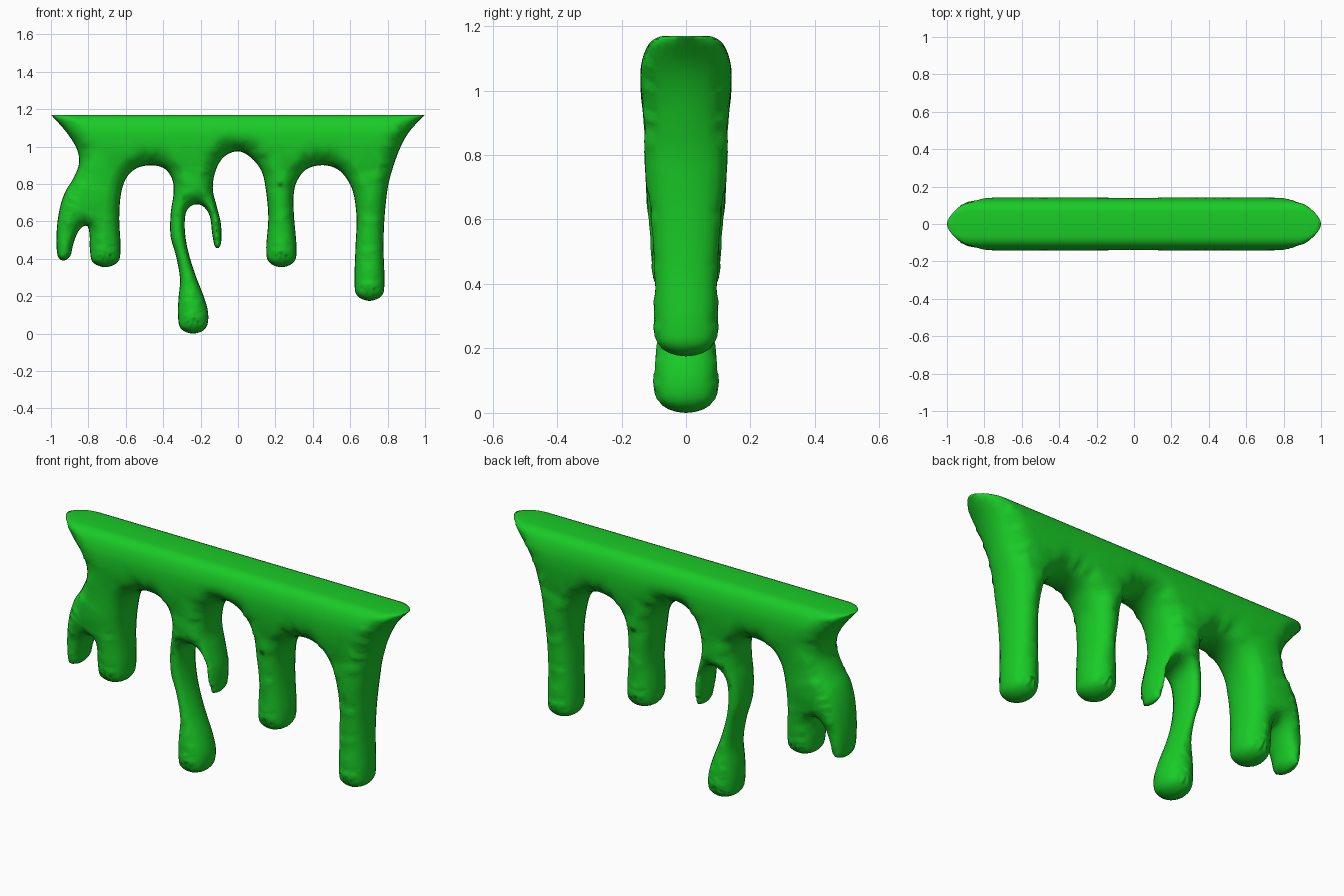
import bpy, bmesh, math
from mathutils import Vector
from mathutils.kdtree import KDTree
from mathutils.geometry import delaunay_2d_cdt

if "Cube" in bpy.data.objects:
    bpy.data.objects.remove(bpy.data.objects["Cube"])

TOP = 1.17
STEP = 0.015


def tip(cx, w, z):
    """Rounded lower end of a drip."""
    return [(cx - w, z + .1), (cx - .82 * w, z + .028), (cx, z),
            (cx + .82 * w, z + .028), (cx + w, z + .1)]


def spline(pts, n=60):
    """Catmull-Rom through the points, finely sampled."""
    p = [Vector(q) for q in pts]
    p = [p[0] * 2 - p[1]] + p + [p[-1] * 2 - p[-2]]
    out = []
    for a, b, c, d in zip(p, p[1:], p[2:], p[3:]):
        for i in range(n):
            t = i / n
            out.append(.5 * (2 * b + (c - a) * t + (2 * a - 5 * b + 4 * c - d) * t * t
                             + (3 * b - a - 3 * c + d) * t ** 3))
    return out + [p[-2]]


def tree(pts):
    kd = KDTree(len(pts))
    for i, p in enumerate(pts):
        kd.insert((p.x, p.y, 0), i)
    kd.balance()
    return lambda q: kd.find((q.x, q.y, 0))[2]


# Lower outline, left corner to right corner, drip by drip
left_drips = [(-1, TOP), (-.92, 1.08), (-.863, .99), (-.85, .91), (-.88, .83), (-.925, .755),
              (-.955, .66), (-.97, .535)] + tip(-.93, .042, .39)[1:4] + [
              (-.883, .47), (-.86, .535), (-.83, .572), (-.803, .572), (-.793, .52)] \
              + tip(-.71, .082, .355)
arch_a = [(-.635, .62), (-.625, .75), (-.595, .835), (-.54, .885), (-.46, .90), (-.39, .88), (-.35, .82)]
hooked_drip = [(-.345, .745), (-.36, .64), (-.36, .52), (-.33, .41), (-.31, .29), (-.318, .19)] \
              + tip(-.24, .081, .0) + [
              (-.18, .19), (-.23, .32), (-.27, .455), (-.285, .57), (-.275, .655), (-.235, .69),
              (-.185, .68), (-.15, .625), (-.138, .535), (-.125, .47), (-.107, .455), (-.09, .49),
              (-.092, .59), (-.115, .685), (-.135, .775)]
arch_b = [(-.12, .87), (-.075, .945), (0, .975), (.07, .94), (.125, .87), (.148, .775), (.162, .62)]
arch_c = [(.298, .65), (.302, .775), (.34, .855), (.39, .89), (.463, .90), (.53, .88), (.58, .83),
          (.617, .75), (.634, .615), (.628, .455)]
right_edge = [(.778, .455), (.783, .615), (.80, .775), (.826, .88), (.87, 1.0), (.92, 1.085), (1, TOP)]
lower = spline(left_drips + arch_a + hooked_drip + arch_b + tip(.232, .081, .355)
               + arch_c + tip(.703, .08, .175) + right_edge)

# Straight top edge, back from right to left
top_edge = [Vector((1 - 2 * i / 1000, TOP)) for i in range(1, 1000)]
dist_side, dist_all = tree(lower), tree(lower + top_edge)

# Even resampling of the outline
outline, travelled, last = [], 0, lower[0]
for p in lower[:-3]:
    travelled += (p - last).length
    last = p
    if not outline or travelled >= STEP:
        outline.append(p)
        travelled = 0
outline.append(lower[-1])
outline += [p for i, p in enumerate(top_edge, 1) if i in (2, 4, 996, 998) or i % 8 == 0]

# Interior points: inset rings, then a plain grid
pts = list(outline)
n = len(outline)
for k in range(1, 7):
    off = .08 * (1 - math.cos(k * math.pi / 12))
    for i in range(n):
        t = (outline[(i + 1) % n] - outline[i - 1]).normalized()
        q = outline[i] + Vector((-t.y, t.x)) * off
        if abs(q.x) < 1 and 0 < q.y < TOP and dist_all(q) > off * .96:
            pts.append(q)
for i in range(-40, 41):
    for j in range(50):
        q = Vector((i * .025, j * .025))
        if q.y < TOP and dist_all(q) > .09 and q.y > .95:
            pts.append(q)
verts, _, tris, *_ = delaunay_2d_cdt(pts, [], [list(range(n))], 1, 1e-5)


def bulge(q, d):
    """Half thickness of the slime in y."""
    s = min(max((q.y - .3) / .7, 0), 1)
    thick = .105 + .037 * s * s * (3 - 2 * s)
    r = .078 + .04 * max(0, 1 - abs(q.y - .95) / .2)
    g = math.sqrt(1 - (1 - min(d / r, 1)) ** 2)
    c = min((TOP - q.y) / .1, 1)
    return thick * g * (.45 + .55 * math.sqrt(max(0, 1 - (1 - c) ** 2)))


dist = [dist_side(v) for v in verts]
height = [bulge(v, d) if d > 1e-4 else 0 for v, d in zip(verts, dist)]

# Soften the ridges along the middle of the drips
near = [set() for _ in verts]
for f in tris:
    for a in f:
        near[a].update(b for b in f if b != a)
for _ in range(6):
    height = [h if d < .025 or TOP - v.y < .03 or not nb
              else .5 * h + .5 * sum(height[b] for b in nb) / len(nb)
              for h, d, v, nb in zip(height, dist, verts, near)]

# Front and back skins share the rim; the top is closed by a strip
bm = bmesh.new()
front = [bm.verts.new((v.x, -h, v.y)) for v, h in zip(verts, height)]
back = [bm.verts.new((v.x, h, v.y)) if h else f for v, h, f in zip(verts, height, front)]
for f in tris:
    if any(height[i] for i in f):
        bm.faces.new([front[i] for i in f])
        bm.faces.new([back[i] for i in reversed(f)])
row = sorted((i for i, v in enumerate(verts) if v.y > TOP - 1e-5), key=lambda i: verts[i].x)
for a, b in zip(row, row[1:]):
    ring = list(dict.fromkeys([front[a], front[b], back[b], back[a]]))
    if len(ring) > 2:
        bm.faces.new(ring)
bmesh.ops.delete(bm, geom=[v for v in bm.verts if not v.link_faces], context='VERTS')
bmesh.ops.recalc_face_normals(bm, faces=bm.faces)
for f in bm.faces:
    f.smooth = True

mesh = bpy.data.meshes.new("dripping_slime")
bm.to_mesh(mesh)
bm.free()
slime = bpy.data.objects.new("dripping_slime", mesh)
bpy.context.collection.objects.link(slime)
green = bpy.data.materials.new("slime_green")
green.diffuse_color = (.01, .6, .02, 1)
green.use_nodes = True
green.node_tree.nodes["Principled BSDF"].inputs["Base Color"].default_value = green.diffuse_color
mesh.materials.append(green)
